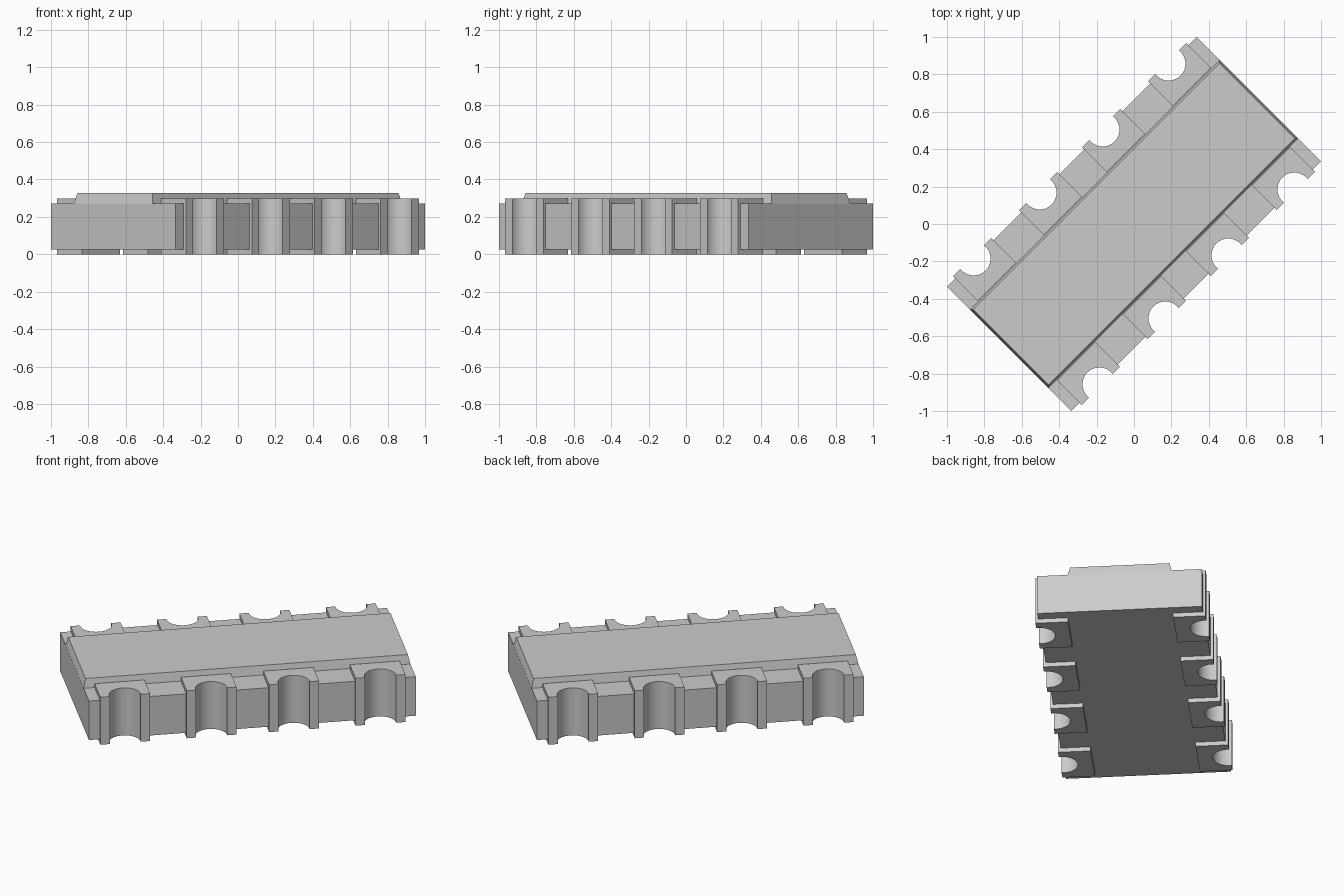
import bpy, bmesh, math
from mathutils import Matrix

old = bpy.data.objects.get("Cube")
if old:
    bpy.data.objects.remove(old, do_unlink=True)

HALF_L, HALF_W = 0.944, 0.47      # ceramic body
PAD_OUT, PAD_IN, PAD_HALF = 0.486, 0.30, 0.144
HOLE_Y, HOLE_R = -0.475, 0.09
PAD_X = [-0.737, -0.238, 0.238, 0.737]
TURN = Matrix.Rotation(math.radians(45), 4, "Z")

grey = bpy.data.materials.new("plain_grey")
grey.use_nodes = True
grey.diffuse_color = (0.6, 0.6, 0.6, 1)
grey.node_tree.nodes["Principled BSDF"].inputs["Base Color"].default_value = (0.6, 0.6, 0.6, 1)


def turned(points):
    """Half turn about the centre."""
    return [(-x, -y) for x, y in points]


def notch(x, edge, r, steps=24):
    """Round bite into the front edge, from left to right."""
    a0 = math.asin((-edge + HOLE_Y) / r)
    start, sweep = math.pi + a0, math.pi + 2 * a0
    return [(x + r * math.cos(start - sweep * i / steps),
             HOLE_Y + r * math.sin(start - sweep * i / steps))
            for i in range(steps + 1)]


def prism(name, outline, z0, z1, inset=0.0):
    """Extrude an outline upward, optionally drawing the top inward."""
    bm = bmesh.new()
    base = bm.faces.new([bm.verts.new((x, y, z0)) for x, y in outline])
    top = bmesh.ops.extrude_face_region(bm, geom=[base], use_keep_orig=True)["geom"]
    for v in (g for g in top if isinstance(g, bmesh.types.BMVert)):
        v.co.z = z1
        v.co.x -= math.copysign(inset, v.co.x)
        v.co.y -= math.copysign(inset, v.co.y)
    bmesh.ops.recalc_face_normals(bm, faces=bm.faces)
    bm.transform(TURN)
    mesh = bpy.data.meshes.new(name)
    bm.to_mesh(mesh)
    bm.free()
    mesh.materials.append(grey)
    obj = bpy.data.objects.new(name, mesh)
    bpy.context.collection.objects.link(obj)
    bpy.ops.object.select_all(action="DESELECT")
    obj.select_set(True)
    bpy.context.view_layer.objects.active = obj
    bpy.ops.object.shade_smooth_by_angle(angle=math.radians(30))
    return obj


# Body with notched long edges; notches are wider by the plating thickness
side = [(-HALF_L, -HALF_W)]
for x in PAD_X:
    side += notch(x, -HALF_W, HOLE_R + 0.008)
side.append((HALF_L, -HALF_W))
prism("body", side + turned(side), 0.027, 0.272)

# Raised cover strip with slightly sloped sides
strip = [(-HALF_L, -0.297), (HALF_L, -0.297)]
prism("cover", strip + turned(strip), 0.27, 0.327, inset=0.013)

# Wrap-around terminals on both long edges
for i, x in enumerate(PAD_X, 1):
    a, b = x - PAD_HALF, x + PAD_HALF
    outline = ([(a, -PAD_OUT)] + notch(x, -PAD_OUT, HOLE_R)
               + [(b, -PAD_OUT), (b, -PAD_IN), (a, -PAD_IN)])
    prism(f"front_terminal_{i}", outline, 0.0, 0.298)
    prism(f"back_terminal_{i}", turned(outline), 0.0, 0.298)
